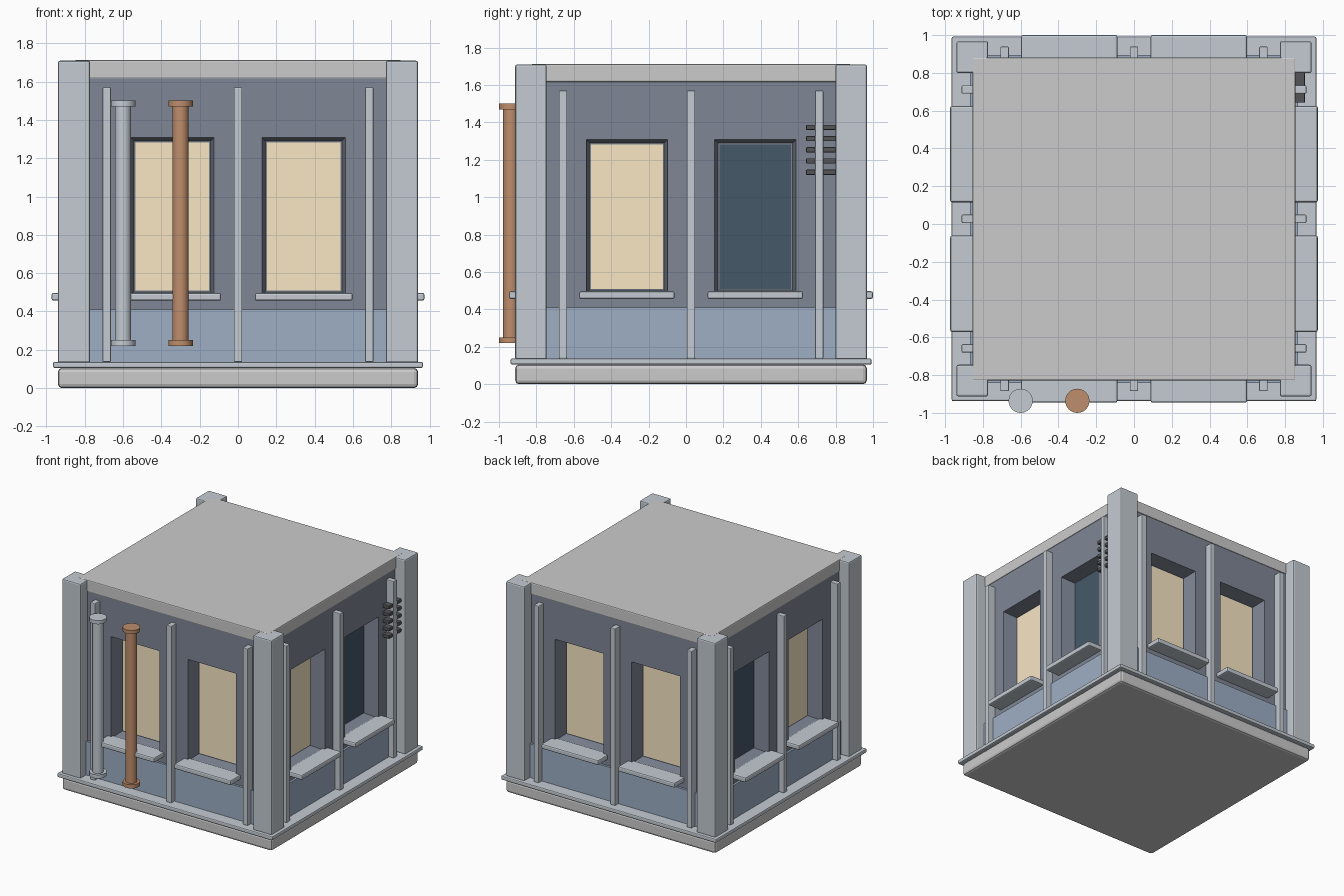
import bpy, bmesh
from math import pi, radians
from mathutils import Matrix

if "Cube" in bpy.data.objects:
    bpy.data.objects.remove(bpy.data.objects["Cube"])

CY = 0.027          # the building sits slightly behind the origin, pipes stick out in front
WALL = 0.85         # distance of wall faces from the building axis
WIN = 0.343         # window centre offset along a wall


def material(name, r, g, b):
    m = bpy.data.materials.new(name)
    m.diffuse_color = (r, g, b, 1)
    m.use_nodes = True
    m.node_tree.nodes["Principled BSDF"].inputs["Base Color"].default_value = m.diffuse_color
    return m


STONE = material("pale_stone", 0.55, 0.60, 0.65)
SLATE = material("slate_wall", 0.21, 0.24, 0.30)
BLUE = material("blue_panel", 0.34, 0.43, 0.56)
LIT = material("lit_glass", 0.95, 0.80, 0.56)
DARK = material("dark_glass", 0.06, 0.10, 0.14)
COPPER = material("copper", 0.52, 0.27, 0.15)
IRON = material("dark_iron", 0.09, 0.09, 0.095)


def side(k):
    """Places front-facing geometry on side k: front, right, back, left."""
    return Matrix.Translation((0, CY, 0)) @ Matrix.Rotation(k * pi / 2, 4, 'Z')


def finish(name, bm, matrix, mat=None, bevel=0, segments=2):
    bm.transform(matrix)
    me = bpy.data.meshes.new(name)
    bm.to_mesh(me)
    bm.free()
    ob = bpy.data.objects.new(name, me)
    bpy.context.collection.objects.link(ob)
    if mat:
        me.materials.append(mat)
    if bevel:
        mod = ob.modifiers.new("bevel", 'BEVEL')
        mod.width, mod.segments, mod.limit_method = bevel, segments, 'ANGLE'
    return ob


def box(name, x, y, z, k=0, mat=None, bevel=0, segments=2):
    """Box from (low, high) ranges on each axis."""
    bm = bmesh.new()
    spans = (x, y, z)
    size = [b - a for a, b in spans]
    mid = [(a + b) / 2 for a, b in spans]
    bmesh.ops.create_cube(bm, size=1, matrix=Matrix.Translation(mid) @ Matrix.Diagonal((*size, 1)))
    return finish(name, bm, side(k), mat, bevel, segments)


def wall(name, k):
    """Wall face as a grid whose two window cells are pushed in with tapered reveals."""
    us = (-WALL, -WIN - 0.217, -WIN + 0.217, WIN - 0.217, WIN + 0.217, WALL)
    zs = (0.12, 0.485, 1.307, 1.66)
    bm = bmesh.new()
    grid = [[bm.verts.new((u, -WALL, z)) for u in us] for z in zs]
    windows = []
    for j in range(3):
        for i in range(5):
            f = bm.faces.new((grid[j][i], grid[j][i + 1], grid[j + 1][i + 1], grid[j + 1][i]))
            if j == 1 and i in (1, 3):
                windows.append(f)
    bm.normal_update()
    bmesh.ops.inset_individual(bm, faces=windows, thickness=0.025, depth=-0.12)
    return finish(name, bm, side(k), SLATE)


def pipe(name, x, mat):
    """Round vertical pipe with a collar at each end."""
    bm = bmesh.new()
    for r, z0, z1 in ((0.042, 0.24, 1.48), (0.064, 0.22, 0.25), (0.064, 1.47, 1.50)):
        bmesh.ops.create_cone(bm, cap_ends=True, segments=32, radius1=r, radius2=r, depth=z1 - z0,
                              matrix=Matrix.Translation((0, 0, (z0 + z1) / 2)))
    ob = finish(name, bm, Matrix.Translation((x, -0.936, 0)), mat)
    ob.data.shade_smooth()
    ob.data.set_sharp_from_angle(angle=radians(40))


# plinth, ledge and roof
box("base_plinth", (-0.94, 0.94), (-0.94, 0.94), (0, 0.105), bevel=0.02)
box("base_ledge", (-0.965, 0.965), (-0.965, 0.965), (0.105, 0.137), mat=STONE, bevel=0.008)
box("roof_slab", (-0.855, 0.855), (-0.855, 0.855), (1.615, 1.712), bevel=0.008)

for k, s in enumerate(("front", "right", "back", "left")):
    # walls with lower panel
    wall(s + "_wall", k)
    box(s + "_lower_panel", (-0.80, 0.80), (-0.868, -0.83), (0.13, 0.41), k, BLUE)
    # corner column at the left end of each side
    box(s + "_corner_column", (-0.94, -0.772), (-0.94, -0.772), (0.13, 1.709), k, STONE, 0.01)
    # thin vertical ribs
    for i, u in enumerate((-0.685, 0, 0.685)):
        box(f"{s}_rib_{i + 1}", (u - 0.022, u + 0.022), (-0.912, -0.82), (0.137, 1.57), k, STONE, 0.005)
    # window panes and sills
    for i, u in enumerate((-WIN, WIN)):
        unlit = (s == "right" and u > 0) or (s == "left" and u < 0)
        box(f"{s}_window_{i + 1}", (u - 0.192, u + 0.192), (-0.735, -0.715), (0.51, 1.282), k,
            DARK if unlit else LIT)
        box(f"{s}_sill_{i + 1}", (u - 0.255, u + 0.255), (-0.973, -0.82), (0.456, 0.497), k, STONE, 0.01)

# vent slats on the right side
for i in range(5):
    z = 1.133 + i * 0.06
    box(f"vent_slat_{i + 1}", (0.615, 0.775), (-0.905, -0.84), (z - 0.014, z + 0.014), 1, IRON, 0.005)

# pipes on the front
pipe("grey_pipe", -0.60, STONE)
pipe("copper_pipe", -0.30, COPPER)
